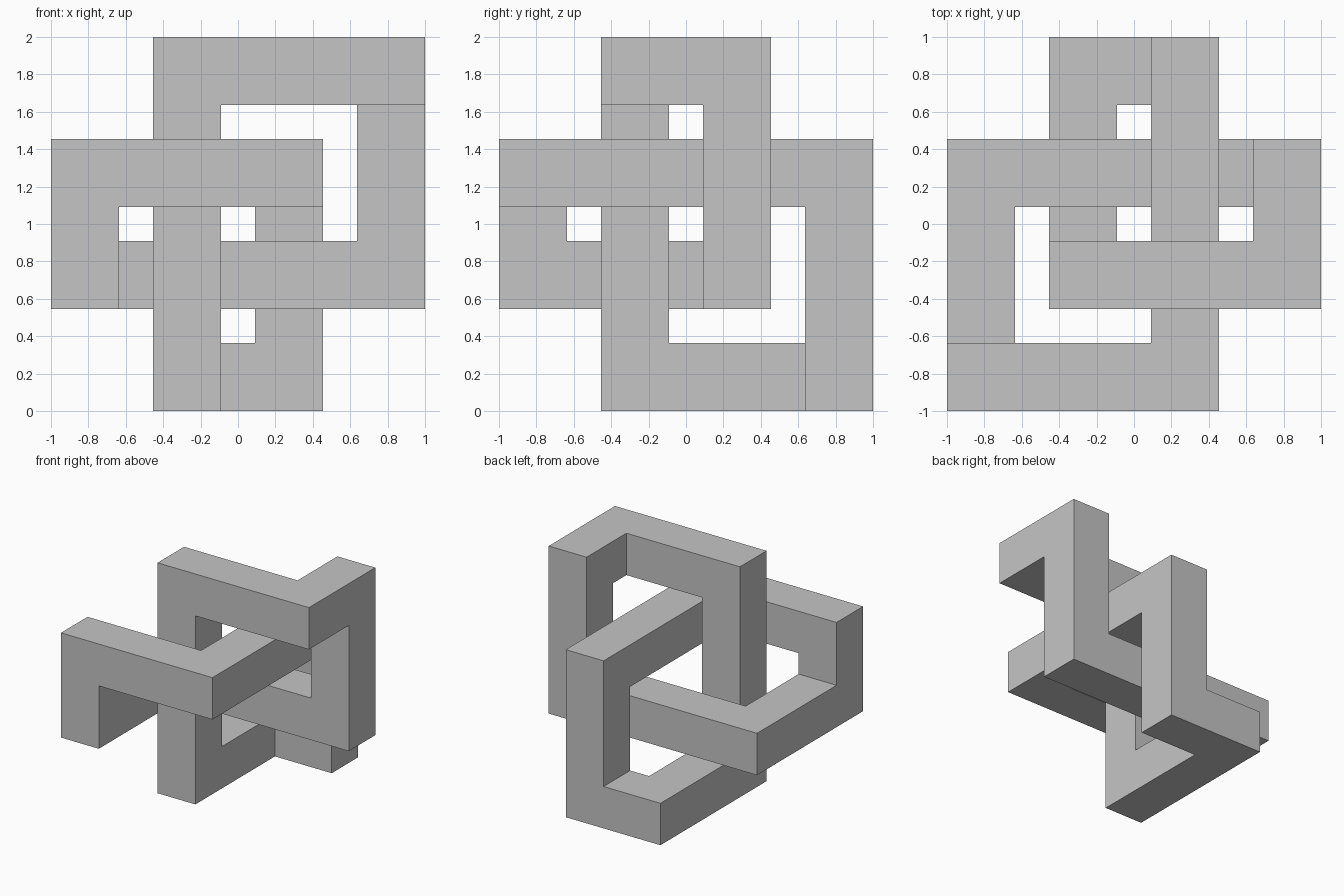
import bpy, bmesh
from mathutils import Vector

if "Cube" in bpy.data.objects:
    bpy.data.objects.remove(bpy.data.objects["Cube"])

UNIT = 2 / 11            # half the bar thickness
H = UNIT
STEP = 3 * UNIT          # spacing of the four bar positions per axis

# Corners of the closed knot on a 4 x 4 x 4 lattice
PATH = [(2, 3, 2), (2, 0, 2), (0, 0, 2), (0, 0, 1), (0, 2, 1), (3, 2, 1),
        (3, 2, 3), (3, 1, 3), (1, 1, 3), (1, 1, 0), (1, 3, 0), (2, 3, 0)]
pts = [Vector((x - 1.5, y - 1.5, z)) * STEP + Vector((0, 0, H)) for x, y, z in PATH]
n = len(pts)
dirs = [(pts[(i + 1) % n] - pts[i]).normalized() for i in range(n)]

bm = bmesh.new()

# Mitred square ring at every corner
rings = []
for i, p in enumerate(pts):
    side = dirs[i - 1].cross(dirs[i])
    inner = dirs[i] - dirs[i - 1]
    rings.append([bm.verts.new(p + H * (a * side + b * inner))
                  for a, b in ((1, 1), (1, -1), (-1, -1), (-1, 1))])


def pick(i, offset, d):
    """Ring vertex of corner i lying on the bar edge given by offset."""
    def miss(v):
        r = v.co - pts[i]
        return (r - d * r.dot(d) - offset).length
    return min(rings[i], key=miss)


# Four flat sides for each straight bar
for i, d in enumerate(dirs):
    j = (i + 1) % n
    u = Vector((d.y, d.z, d.x))
    w = d.cross(u)
    edges = [H * (a * u + b * w) for a, b in ((1, 1), (-1, 1), (-1, -1), (1, -1))]
    for k in range(4):
        e, f = edges[k], edges[(k + 1) % 4]
        bm.faces.new((pick(i, e, d), pick(i, f, d), pick(j, f, d), pick(j, e, d)))

bmesh.ops.recalc_face_normals(bm, faces=bm.faces[:])
mesh = bpy.data.meshes.new("square_knot")
bm.to_mesh(mesh)
bm.free()

# Single plain grey
grey = bpy.data.materials.new("light_grey")
grey.diffuse_color = (0.56, 0.56, 0.56, 1)
grey.use_nodes = True
grey.node_tree.nodes["Principled BSDF"].inputs["Base Color"].default_value = grey.diffuse_color
mesh.materials.append(grey)
bpy.context.collection.objects.link(bpy.data.objects.new("square_knot", mesh))
